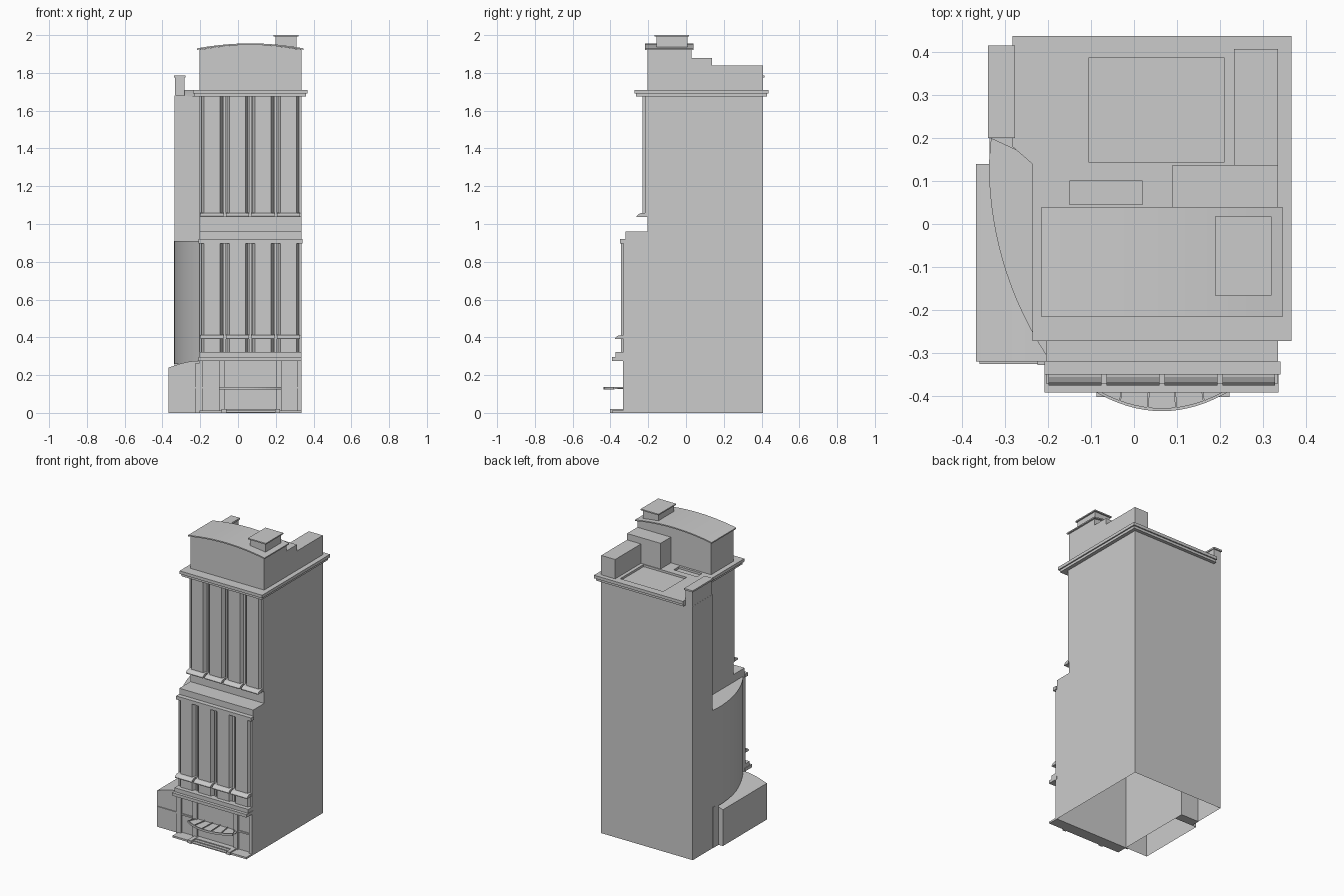
import bpy, bmesh, math
from mathutils import Vector

if "Cube" in bpy.data.objects:
    bpy.data.objects.remove(bpy.data.objects["Cube"])


def prism(name, pts, a, b, axis='z', open_bottom=False, smooth=False):
    """Extrude a 2D outline from a to b along an axis."""
    place = {'z': lambda p, t: (p[0], p[1], t),
             'y': lambda p, t: (p[0], t, p[1]),
             'x': lambda p, t: (t, p[0], p[1])}[axis]
    bm = bmesh.new()
    lo = [bm.verts.new(place(p, a)) for p in pts]
    hi = [bm.verts.new(place(p, b)) for p in pts]
    n = len(pts)
    bm.faces.new(lo)
    bm.faces.new(hi)
    for i in range(n):
        j = (i + 1) % n
        bm.faces.new((lo[i], lo[j], hi[j], hi[i]))
    bmesh.ops.recalc_face_normals(bm, faces=bm.faces)
    if open_bottom:
        zmin = min(v.co.z for v in bm.verts)
        low = [f for f in bm.faces if all(abs(v.co.z - zmin) < 1e-5 for v in f.verts)]
        bmesh.ops.delete(bm, geom=low, context='FACES')
    me = bpy.data.meshes.new(name)
    bm.to_mesh(me)
    bm.free()
    ob = bpy.data.objects.new(name, me)
    bpy.context.collection.objects.link(ob)
    if smooth:
        bpy.ops.object.select_all(action='DESELECT')
        ob.select_set(True)
        bpy.context.view_layer.objects.active = ob
        bpy.ops.object.shade_smooth_by_angle(angle=math.radians(25))
    return ob


def box(name, x0, x1, y0, y1, z0, z1):
    return prism(name, [(x0, y0), (x1, y0), (x1, y1), (x0, y1)], z0, z1)


def arch(x0, x1, z, rise, n=16):
    """Shallow parabolic arch from x0 to x1."""
    return [(x0 + (x1 - x0) * i / n, z + rise * (1 - (2 * i / n - 1) ** 2)) for i in range(n + 1)]


L, R, F, B = -0.205, 0.335, -0.32, 0.408
SET = -0.205   # front plane of the upper tower

# Tower, lower and upper stage
def plan(front):
    return [(L, front), (R, front), (R, B), (-0.335, B), (-0.335, 0.2), (L, 0.14)]

prism("lower_tower", plan(F), 0, 0.96, open_bottom=True)
prism("upper_tower", plan(SET), 0.96, 1.68)

# Curved side wing
rad = 0.811
curve = []
for i in range(15):
    y = 0.14 - 0.445 * i / 14
    curve.append((-0.338 + rad - math.sqrt(rad ** 2 - (y - 0.14) ** 2), y))
prism("curved_wing", [(L, 0.14), (-0.333, 0.2)] + curve, 0.26, 0.91, smooth=True)

# Low side block with a bowed roof
roof = [(-0.368 + 0.163 * i / 8, 0.24 + 0.036 * math.sin(math.pi / 2 * i / 8)) for i in range(9)]
prism("side_block", [(L, 0), (-0.368, 0)] + roof, F, 0.14, 'y', open_bottom=True, smooth=True)
box("side_wall_stub", -0.337, L, 0.14, 0.2, 0, 0.27)
box("side_block_mid_band", -0.36, -0.212, F - 0.006, F, 0.128, 0.138)
box("side_block_post", -0.225, L, F - 0.008, F, 0, 0.265)

# Stepped cornice with two sunken roof pits
def cornice_plan(d):
    return [(-0.237 + d, -0.272 + d), (0.367 - d, -0.272 + d), (0.367 - d, 0.438 - d),
            (-0.283, 0.438 - d), (-0.283, 0.18), (-0.237 + d, 0.14)]

prism("cornice_lower", cornice_plan(0.008), 1.674, 1.69)
cornice = prism("cornice_upper", cornice_plan(0), 1.69, 1.71)
for nm, dims in (("pit_large", (-0.105, 0.21, 0.143, 0.388)), ("pit_small", (-0.15, 0.02, 0.045, 0.1))):
    cutter = box(nm + "_cutter", *dims, 1.696, 1.75)
    cutter.hide_render = True
    cutter.hide_viewport = True
    m = cornice.modifiers.new(nm, 'BOOLEAN')
    m.object = cutter
    m.operation = 'DIFFERENCE'
    m.solver = 'EXACT'

# Crown, arched roof and roof structures
prism("crown", [(R, 1.7), (L, 1.7)] + arch(L, R, 1.922, 0.026), SET, 0.03, 'y', smooth=True)
prism("crown_roof", arch(-0.216, 0.346, 1.93, 0.026) + arch(-0.216, 0.346, 1.922, 0.026)[::-1],
      -0.217, 0.04, 'y', smooth=True)
box("cabin", 0.198, 0.311, -0.157, 0.007, 1.92, 1.993)
box("cabin_cap", 0.189, 0.32, -0.166, 0.017, 1.992, 2.0)
box("plant_room_tall", 0.09, R, 0.028, 0.138, 1.70, 1.88)
box("plant_room_low", 0.233, R, 0.137, B, 1.70, 1.838)
box("corner_parapet", -0.334, -0.283, 0.205, B, 1.67, 1.778)
box("corner_parapet_cap", -0.34, -0.277, 0.2, 0.416, 1.776, 1.787)

# Bay windows, sills and thin piers, four per stage
W = (R - L) / 4
def facade(stage, y, z0, z1, sill_z):
    for i in range(4):
        a, b = L + W * i + 0.011, L + W * (i + 1) - 0.011
        prism(f"{stage}_bay_{i}", [(a, y), (a + 0.013, y - 0.025), (b - 0.013, y - 0.025), (b, y)], z0, z1)
        prof = [(y, sill_z), (y - 0.056, sill_z), (y - 0.056, sill_z + 0.005),
                (y - 0.048, sill_z + 0.014), (y - 0.036, sill_z + 0.02), (y, sill_z + 0.024)]
        prism(f"{stage}_sill_{i}", prof, a - 0.005, b + 0.005, 'x')
    for i in range(5):
        c = min(max(L + W * i, L + 0.006), R - 0.006)
        box(f"{stage}_pier_{i}", c - 0.006, c + 0.006, y - 0.012, y, z0, z1)

facade("lower", F, 0.32, 0.9, 0.39)
facade("upper", SET, 1.04, 1.676, 1.037)
box("lower_bay_cap", L - 0.003, 0.341, -0.35, F, 0.897, 0.92)
box("base_ledge_low", L - 0.004, R + 0.002, -0.392, F, 0.276, 0.296)
box("base_ledge_high", L, R, -0.372, F, 0.296, 0.322)

# Ground floor pilasters and bands
for i, (a, b) in enumerate(((L, -0.185), (-0.098, -0.068), (0.2, 0.23), (0.315, R))):
    box(f"pilaster_{i}", a, b, F - 0.014, F, 0, 0.276)
for i, (a, b) in enumerate(((-0.185, -0.098), (0.23, 0.315))):
    box(f"ground_mid_band_{i}", a, b, F - 0.007, F, 0.128, 0.138)

# Entrance canopy with ribs
def bow(x):
    return -0.385 - 0.051 * (1 - ((x - 0.065) / 0.165) ** 2)

xs = [-0.1 + 0.33 * i / 16 for i in range(17)]
rim = [(x, bow(x)) for x in xs]
prism("canopy_glass", [(0.23, F), (-0.1, F)] + rim, 0.127, 0.131)
prism("canopy_rim", rim + [(x, y + 0.007) for x, y in rim[::-1]], 0.124, 0.138)
for i in range(6):
    x = -0.098 + 0.326 * i / 5
    xi = 0.065 + (x - 0.065) * 0.85
    prism(f"canopy_rib_{i}", [(xi - 0.002, F), (x - 0.002, bow(x) + 0.004),
                              (x + 0.002, bow(x) + 0.004), (xi + 0.002, F)], 0.126, 0.137)

# Entrance steps
for i in range(3):
    box(f"step_{i}", -0.062, 0.198, -0.395 + 0.02 * i, F, 0.006 * i, 0.006 * (i + 1))
for i, x in enumerate((-0.087, 0.197)):
    box(f"step_cheek_{i}", x, x + 0.026, -0.403, F, 0, 0.02)
box("plinth_left", L, -0.087, -0.392, F, 0, 0.012)
box("plinth_right", 0.223, R, -0.392, F, 0, 0.012)
